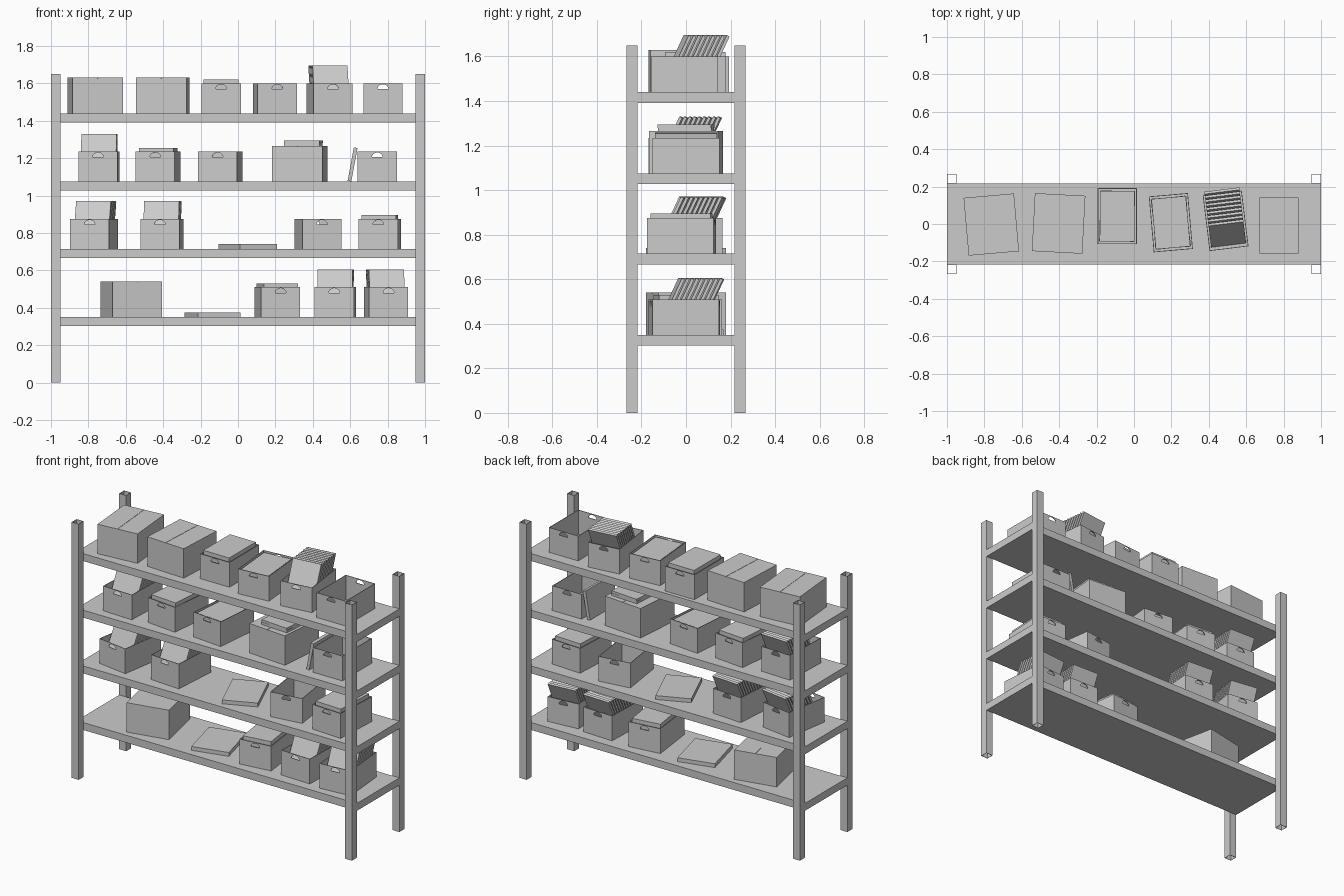
import bpy, bmesh, random
from math import radians, cos, sin, pi
from mathutils import Matrix, Vector

if "Cube" in bpy.data.objects:
    bpy.data.objects.remove(bpy.data.objects["Cube"])

random.seed(4)

def add_box(bm, size, loc, rot=None):
    m = Matrix.Translation(loc) @ (rot or Matrix()) @ Matrix.Diagonal((*size, 1))
    bmesh.ops.create_cube(bm, size=1, matrix=m)

def to_mesh(bm, name):
    bmesh.ops.recalc_face_normals(bm, faces=bm.faces)
    me = bpy.data.meshes.new(name)
    bm.to_mesh(me)
    bm.free()
    return me

def place(me, name, loc=(0, 0, 0), rz=0.0, ry=0.0):
    ob = bpy.data.objects.new(name, me)
    ob.location = loc
    ob.rotation_euler = (0, radians(ry), radians(rz))
    bpy.context.collection.objects.link(ob)
    return ob

def prism(bm, pts, y0, y1):
    # outline in x/z, extruded along y
    f = bm.faces.new([bm.verts.new((x, y0, z)) for x, z in pts])
    r = bmesh.ops.extrude_face_region(bm, geom=[f])
    vs = [v for v in r["geom"] if isinstance(v, bmesh.types.BMVert)]
    bmesh.ops.translate(bm, verts=vs, vec=(0, y1 - y0, 0))

W, D, H, T = 0.21, 0.30, 0.16, 0.004

# open box with a rounded hand hole in front and back
def open_box():
    bm = bmesh.new()
    add_box(bm, (W, D, T), (0, 0, T / 2))
    for s in (-1, 1):
        add_box(bm, (T, D, H), (s * (W - T) / 2, 0, H / 2))
        arc = [(s * 0.029 * sin(a), 0.13 + 0.025 * cos(a))
               for a in [i * pi / 12 for i in range(7)]]
        half = [(0, H)] + arc + [(0, 0.13), (0, 0), (s * W / 2, 0), (s * W / 2, H)]
        for y in (-D / 2, D / 2 - T):
            prism(bm, half, y, y + T)
    return to_mesh(bm, "open_box")

# closed carton with two top flaps and a seam
def carton():
    bm = bmesh.new()
    add_box(bm, (0.27, 0.31, 0.187), (0, 0, 0.0935))
    for s in (-1, 1):
        add_box(bm, (0.134, 0.31, 0.003), (s * 0.068, 0, 0.1885))
    return to_mesh(bm, "carton")

# row of folders leaning backwards
def folders():
    bm = bmesh.new()
    tilt = Matrix.Rotation(radians(-25), 4, 'X')
    for i in range(9):
        L = 0.272
        y = -0.125 + i * 0.0215
        c = Vector((0, y, 0.006)) + tilt @ Vector((0, 0, L / 2))
        add_box(bm, (0.188, 0.014, L), c, tilt)
    return to_mesh(bm, "folders")

# stack of document bundles, slightly twisted
def stack(height, n, w=0.185, d=0.27):
    bm = bmesh.new()
    h = height / n
    for i in range(n):
        rot = Matrix.Rotation(radians(random.uniform(-1.8, 1.8)), 4, 'Z')
        add_box(bm, (w, d, h), (0, 0, h * (i + 0.5)), rot)
    return to_mesh(bm, "document_stack")

def slab(w, d, h):
    bm = bmesh.new()
    add_box(bm, (w, d, h), (0, 0, h / 2))
    return to_mesh(bm, "binder")

# posts: thin open tubes
bm = bmesh.new()
for s in (-1, 1):
    add_box(bm, (0.002, 0.05, 1.65), (s * 0.024, 0, 0.825))
    add_box(bm, (0.046, 0.002, 1.65), (0, s * 0.024, 0.825))
post = to_mesh(bm, "post")
for x in (-0.975, 0.975):
    for y in (-0.242, 0.242):
        place(post, "post", (x, y, 0))

# shelves
LEVELS = (1.44, 1.075, 0.715, 0.35)
bm = bmesh.new()
add_box(bm, (2, 0.434, 0.048), (0, 0, -0.024))
board = to_mesh(bm, "shelf")
for z in LEVELS:
    place(board, "shelf", (0, 0, z))

# contents per level: (kind, x, y, turn in degrees)
ROWS = (
    (("carton", -0.763, -0.003, 5), ("carton", -0.403, 0.003, -3),
     ("full", -0.09, 0.042, 0), ("level", 0.197, 0.007, 5),
     ("files", 0.49, 0.017, 7), ("empty", 0.775, -0.008, 0)),
    (("files", -0.743, -0.01, -2), ("full", -0.427, 0, -6),
     ("level", -0.095, -0.01, -5.5), ("carton", 0.33, 0, -5),
     ("empty", 0.745, 0.0, 0)),
    (("files", -0.77, 0, -9), ("files", -0.407, 0, -4),
     ("empty", 0.428, 0, 8), ("full", 0.758, -0.02, -3)),
    (("carton", -0.57, 0, 12), ("full", 0.21, 0, 7),
     ("files", 0.52, 0, -2), ("files", 0.792, -0.01, 5)),
)
BOX, CARTON, FILES = open_box(), carton(), folders()
for z, row in zip(LEVELS, ROWS):
    for kind, x, y, turn in row:
        if kind == "carton":
            place(CARTON, "carton", (x, y, z), turn)
            continue
        place(BOX, "open_box", (x, y, z), turn)
        if kind == "files":
            place(FILES, "folders", (x, y, z), turn)
        elif kind == "full":
            place(stack(0.176, 6), "document_stack", (x, y, z + T), turn)
        elif kind == "level":
            place(stack(0.15, 5), "document_stack", (x, y, z + T), turn)

# loose bundles: on a carton, leaning, and lying on the shelves
place(stack(0.03, 2, 0.19, 0.24), "bundle_on_carton", (0.35, 0, LEVELS[1] + 0.19), -4)
place(slab(0.02, 0.28, 0.182), "leaning_binder", (0.596, 0, LEVELS[1] + 0.002), 0, 10.5)
place(slab(0.215, 0.30, 0.025), "flat_binder", (0.052, 0, LEVELS[2]), 23)
place(slab(0.235, 0.29, 0.025), "flat_binder", (-0.136, 0, LEVELS[3]), 14)
